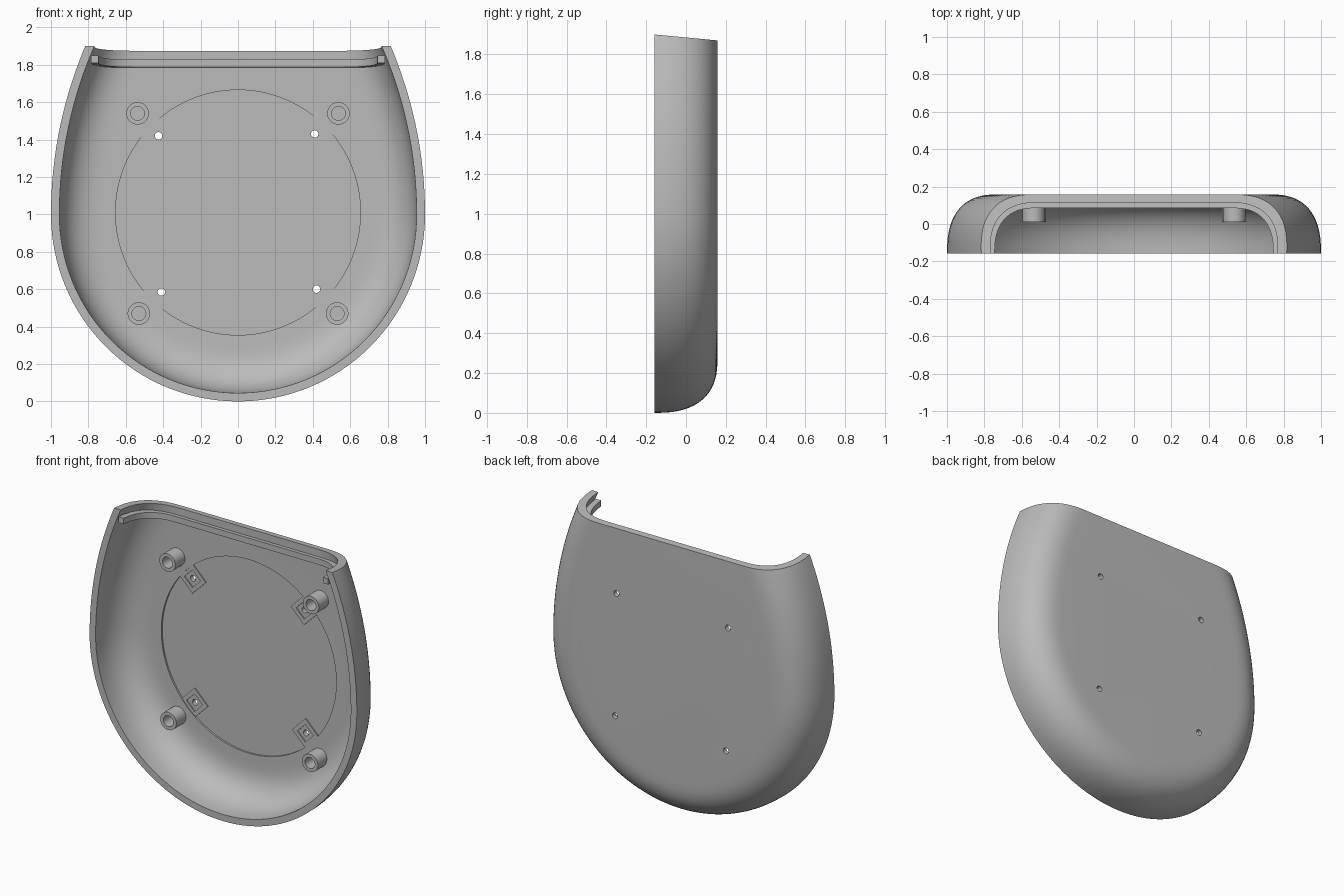
import bpy, bmesh, math
from mathutils import Matrix, Vector

if "Cube" in bpy.data.objects:
    bpy.data.objects.remove(bpy.data.objects["Cube"], do_unlink=True)

grey = bpy.data.materials.new("plain grey")
grey.use_nodes = True
grey.diffuse_color = (0.5, 0.5, 0.5, 1)
grey.node_tree.nodes["Principled BSDF"].inputs["Base Color"].default_value = (0.5, 0.5, 0.5, 1)

FRONT, BACK, FLOOR = -0.158, 0.158, 0.115
SLOPE, TOP = 0.094, 1.9
STEPS = 16


def finish(bm, name):
    bmesh.ops.recalc_face_normals(bm, faces=bm.faces)
    mesh = bpy.data.meshes.new(name)
    bm.to_mesh(mesh)
    bm.free()
    mesh.materials.append(grey)
    ob = bpy.data.objects.new(name, mesh)
    bpy.context.collection.objects.link(ob)
    return ob


def smooth(ob):
    bpy.ops.object.select_all(action='DESELECT')
    ob.select_set(True)
    bpy.context.view_layer.objects.active = ob
    bpy.ops.object.shade_smooth_by_angle(angle=math.radians(30))


def rounded_edge(width, y_end):
    """Inset and depth along a rounded wall, from the front rim to the flat back."""
    pts = []
    for i in range(STEPS + 1):
        t = math.pi / 2 * i / STEPS
        c = max(math.cos(t), 0) ** 0.8
        pts.append((width * (1 - c), FRONT + (y_end - FRONT) * math.sin(t) ** 0.8))
    return pts


def outline(inset):
    """Open outline: long side arcs joined by a half circle at the bottom."""
    big, n = 2.3, 20
    side = []
    for i in range(n, 0, -1):
        a = 0.52 * i / n
        side.append((1 - big + (big - inset) * math.cos(a), 1 + (big - inset) * math.sin(a)))
    half = [((1 - inset) * math.cos(a), 1 - (1 - inset) * math.sin(a))
            for a in (math.pi * i / 64 for i in range(65))]
    return side + half + [(-x, z) for x, z in reversed(side)]


def cylinder(bm, x, z, radius, y0, y1, segments=32):
    m = Matrix.Translation((x, (y0 + y1) / 2, z)) @ Matrix.Rotation(math.pi / 2, 4, 'X')
    bmesh.ops.create_cone(bm, cap_ends=True, segments=segments, radius1=radius,
                          radius2=radius, depth=y1 - y0, matrix=m)


def cut(ob, cutter):
    cutter.hide_render = True
    mod = ob.modifiers.new("cut", 'BOOLEAN')
    mod.operation, mod.solver, mod.object = 'DIFFERENCE', 'EXACT', cutter
    bpy.ops.object.select_all(action='DESELECT')
    bpy.context.view_layer.objects.active = ob
    ob.select_set(True)
    bpy.ops.object.modifier_apply(modifier=mod.name)
    bpy.data.objects.remove(cutter, do_unlink=True)


# Shell: inner and outer rounded walls, joined at the rim and cut along a sloped top
bm = bmesh.new()
outer = rounded_edge(0.27, BACK)
inner = [(d + 0.045, y) for d, y in rounded_edge(0.25, FLOOR)]
rows = [[bm.verts.new((x, y, z)) for x, z in outline(d)]
        for d, y in outer[::-1] + inner]
for a, b in zip(rows, rows[1:]):
    for i in range(len(a) - 1):
        bm.faces.new((a[i], a[i + 1], b[i + 1], b[i]))
bm.faces.new(rows[0])
bm.faces.new(rows[-1])
bmesh.ops.bisect_plane(bm, geom=bm.verts[:] + bm.edges[:] + bm.faces[:],
                       plane_co=Vector((0, FRONT, TOP)),
                       plane_no=Vector((0, SLOPE, 1)), clear_outer=True)
bmesh.ops.holes_fill(bm, edges=[e for e in bm.edges if e.is_boundary], sides=0)
shell = finish(bm, "shell")

# Round shallow recess in the floor
bm = bmesh.new()
cylinder(bm, 0, 1.01, 0.655, 0, FLOOR + 0.012, 96)
cut(shell, finish(bm, "recess_cutter"))

# Four small through holes
holes = [(-0.425, 1.42), (0.41, 1.43), (-0.41, 0.585), (0.42, 0.6)]
bm = bmesh.new()
for x, z in holes:
    cylinder(bm, x, z, 0.02, 0, 0.3, 20)
cut(shell, finish(bm, "hole_cutter"))
smooth(shell)

# Tubular screw bosses
for i, (x, z) in enumerate([(-0.537, 1.54), (0.537, 1.54), (-0.53, 0.47), (0.53, 0.47)]):
    bm = bmesh.new()
    cylinder(bm, x, z, 0.06, 0.012, FLOOR + 0.02, 40)
    boss = finish(bm, f"screw_boss_{i + 1}")
    bm = bmesh.new()
    cylinder(bm, x, z, 0.037, -0.1, FLOOR - 0.005, 32)
    cut(boss, finish(bm, "bore_cutter"))
    smooth(boss)

# Thin diamond frames around the through holes
for i, (x, z) in enumerate(holes):
    bm = bmesh.new()
    y0, y1 = FLOOR + 0.005, FLOOR + 0.013
    rings = []
    for r, y in ((0.1, y1), (0.1, y0), (0.06, y0), (0.06, y1)):
        rings.append([bm.verts.new((x + r * math.cos(k * math.pi / 2), y,
                                    z + r * math.sin(k * math.pi / 2))) for k in range(4)])
    for a, b in zip(rings, rings[1:] + rings[:1]):
        for k in range(4):
            n = (k + 1) % 4
            bm.faces.new((a[k], a[n], b[n], b[k]))
    finish(bm, f"hole_frame_{i + 1}")


# Arched rib just below the sloped top edge
def arch(half_width, corner, y_end):
    right = [(half_width - d, y) for d, y in rounded_edge(corner, y_end)]
    return right + [(-x, y) for x, y in reversed(right)]


bm = bmesh.new()
loops = []
for shape, drop in (((0.785, 0.24, 0.122), 0.05), ((0.785, 0.24, 0.122), 0.09),
                    ((0.745, 0.22, 0.085), 0.09), ((0.745, 0.22, 0.085), 0.05)):
    loops.append([bm.verts.new((x, y, TOP - drop - SLOPE * (y - FRONT)))
                  for x, y in arch(*shape)])
for a, b in zip(loops, loops[1:] + loops[:1]):
    for i in range(len(a) - 1):
        bm.faces.new((a[i], a[i + 1], b[i + 1], b[i]))
for end in (0, -1):
    bm.faces.new([loop[end] for loop in loops])
smooth(finish(bm, "top_rib"))
